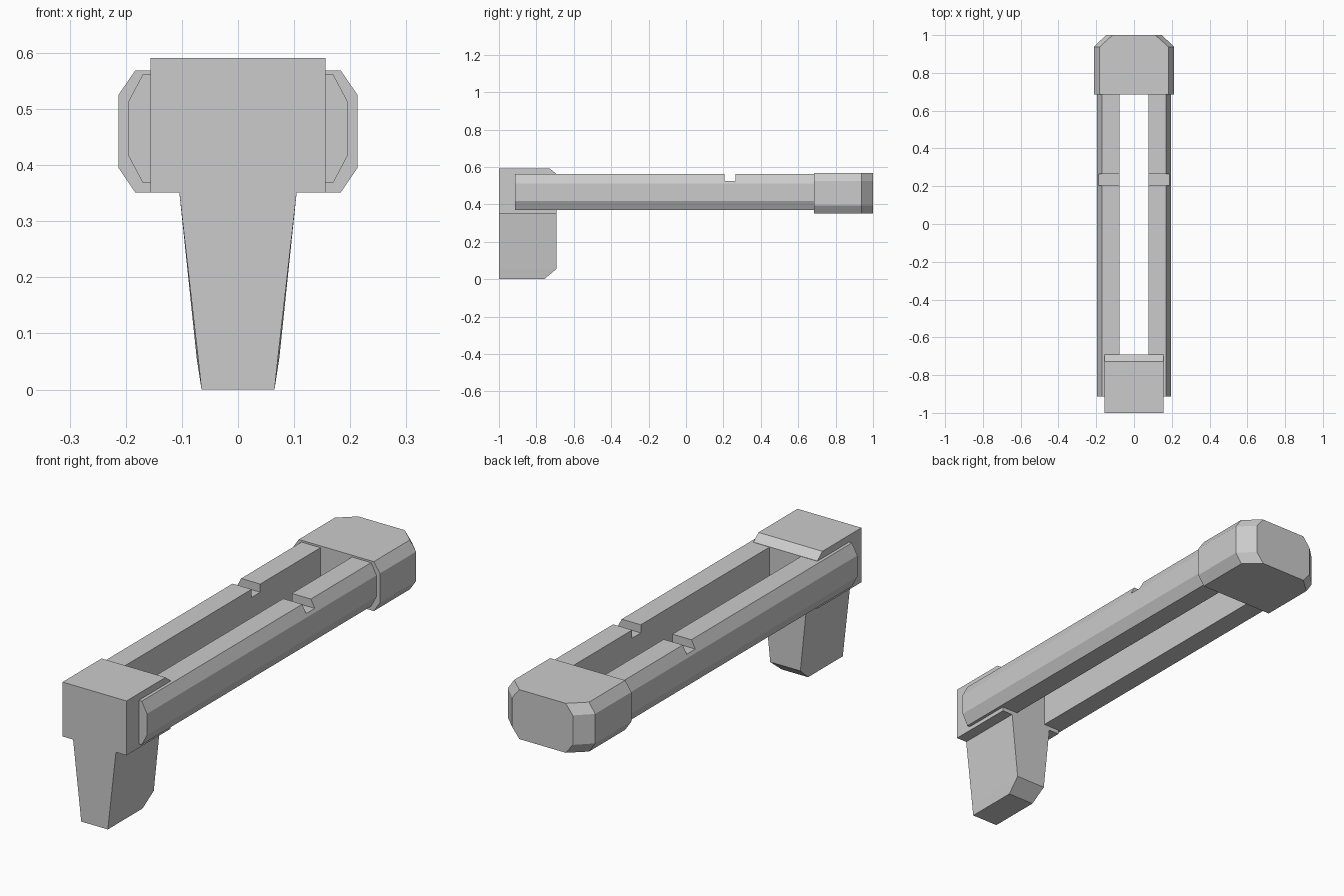
import bpy, bmesh

if "Cube" in bpy.data.objects:
    bpy.data.objects.remove(bpy.data.objects["Cube"])


def loft(name, sections):
    """Skin a closed solid through matching rings of points."""
    bm = bmesh.new()
    rings = [[bm.verts.new(p) for p in s] for s in sections]
    n = len(rings[0])
    for a, b in zip(rings, rings[1:]):
        for i in range(n):
            j = (i + 1) % n
            bm.faces.new((a[i], a[j], b[j], b[i]))
    bm.faces.new(rings[0])
    bm.faces.new(rings[-1])
    bmesh.ops.recalc_face_normals(bm, faces=bm.faces)
    mesh = bpy.data.meshes.new(name)
    bm.to_mesh(mesh)
    bm.free()
    obj = bpy.data.objects.new(name, mesh)
    bpy.context.collection.objects.link(obj)
    return obj


# Front block: side profile with a chamfered top rear edge
profile = [(-1, 0.351), (-0.692, 0.351), (-0.692, 0.562), (-0.728, 0.591), (-1, 0.591)]
loft("front_block", [[(x, y, z) for y, z in profile] for x in (-0.156, 0.156)])

# Tapered stem: (height, front half width, rear half width, rear y)
stem = [(0, 0.065, 0.065, -0.758), (0.055, 0.071, 0.0735, -0.692),
        (0.351, 0.1045, 0.1045, -0.692)]
loft("stem", [[(-f, -1, z), (f, -1, z), (r, y, z), (-r, y, z)]
              for z, f, r, y in stem])

# Rear cap: octagonal sections (y, outer half width, flat half width)
def octagon(y, w, f):
    half = [(f, 0.351), (w, 0.395), (w, 0.525), (f, 0.569)]
    return [(x, y, z) for x, z in half] + [(-x, y, z) for x, z in reversed(half)]

loft("rear_cap", [octagon(0.685, 0.213, 0.183), octagon(0.937, 0.213, 0.183),
                  octagon(1.0, 0.148, 0.113)])

# Side rails with a crosswise notch in the top
rail = [(0.077, 0.369), (0.17, 0.369), (0.196, 0.418),
        (0.196, 0.512), (0.17, 0.561), (0.077, 0.561)]
cutter = loft("notch_cutter", [[(x, 0.205, 0.525), (x, 0.265, 0.525),
                                (x, 0.265, 0.65), (x, 0.205, 0.65)] for x in (-0.3, 0.3)])
cutter.hide_render = True
for side, s in (("left", -1), ("right", 1)):
    obj = loft(side + "_rail", [[(s * x, y, z) for x, z in rail] for y in (-0.914, 0.7)])
    mod = obj.modifiers.new("notch", 'BOOLEAN')
    mod.object = cutter
    mod.solver = 'EXACT'
    bpy.context.view_layer.objects.active = obj
    bpy.ops.object.modifier_apply(modifier=mod.name)
bpy.data.objects.remove(cutter)
